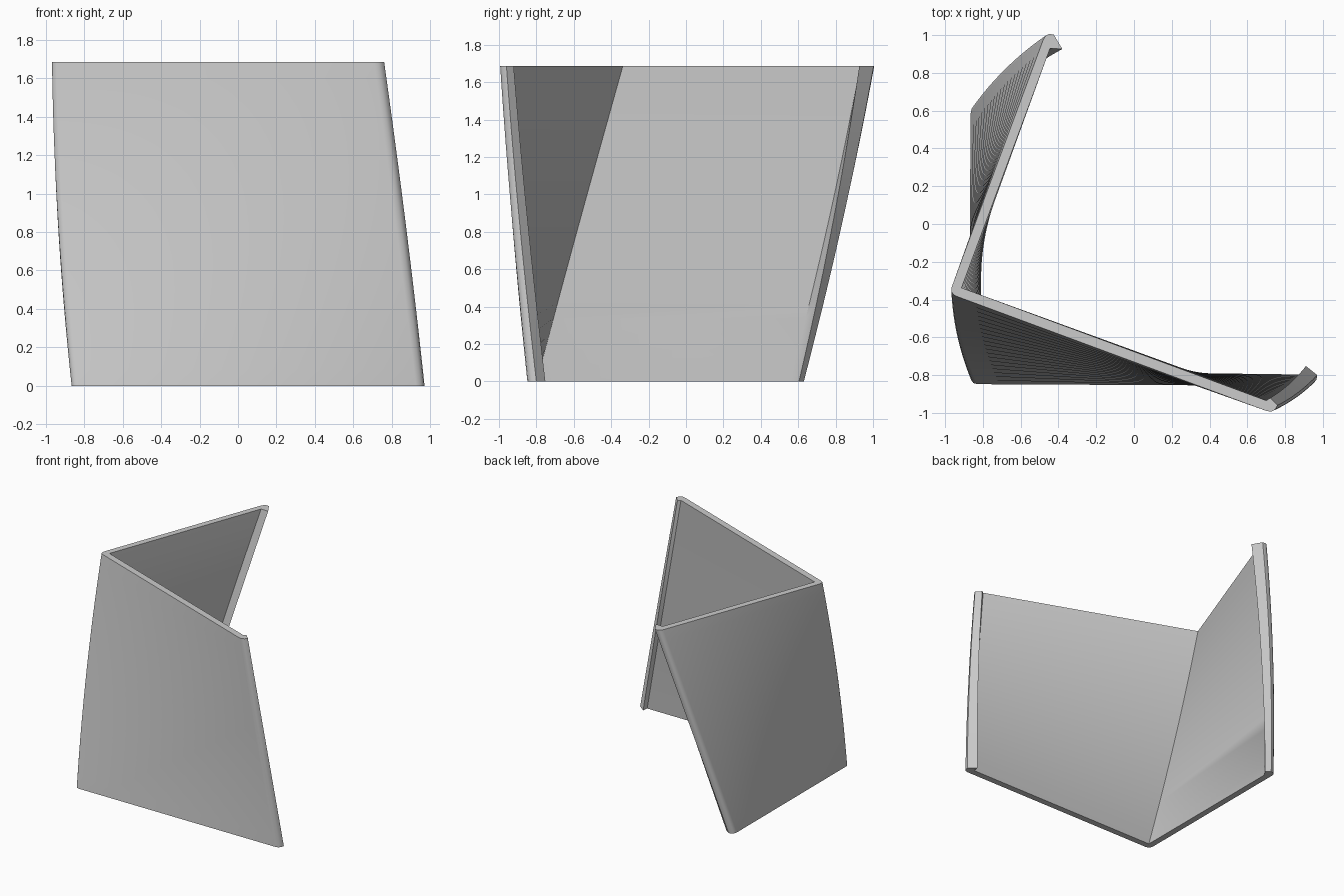
import bpy
import bmesh
from math import radians
from mathutils import Matrix, Vector

cube = bpy.data.objects.get("Cube")
if cube:
    bpy.data.objects.remove(cube, do_unlink=True)

HEIGHT = 1.685
TWIST = radians(-20.3)
LAYERS = 20
AXIS = Vector((0.418, -0.293))


def profile(t):
    """L-shaped cross-section with a small hooked lip on each free end."""
    front_tip = Vector((0.91, -0.752)).lerp(Vector((0.92, -0.777)), t)
    back_tip = Vector((-0.785, 0.604)).lerp(Vector((-0.753, 0.574)), t)
    outer_corner = [(-0.865, -0.81), (-0.86, -0.83), (-0.85, -0.842), (-0.83, -0.848)]
    front_end = [(0.925, -0.848), (0.95, -0.843), (0.966, -0.825), (0.97, -0.80)]
    inner = [(0.905, -0.797), (-0.815, -0.797), (-0.815, 0.555)]
    back_end = [(-0.822, 0.63), (-0.845, 0.625), (-0.86, 0.61), (-0.865, 0.585)]
    points = outer_corner + front_end + [front_tip] + inner + [back_tip] + back_end
    return [Vector(p) for p in points]


# Twisted wall: loft the cross-section upwards while turning it
bm = bmesh.new()
rings = []
for i in range(LAYERS + 1):
    t = i / LAYERS
    turn = Matrix.Rotation(TWIST * t, 2)
    ring = []
    for p in profile(t):
        q = turn @ (p - AXIS) + AXIS
        ring.append(bm.verts.new((q.x, q.y, HEIGHT * t)))
    rings.append(ring)

count = len(rings[0])
for low, high in zip(rings, rings[1:]):
    for j in range(count):
        k = (j + 1) % count
        bm.faces.new((low[j], low[k], high[k], high[j]))

# Flat caps
bm.faces.new(rings[0][::-1])
bm.faces.new(rings[-1])
bmesh.ops.recalc_face_normals(bm, faces=bm.faces)

mesh = bpy.data.meshes.new("twisted_wall")
bm.to_mesh(mesh)
bm.free()
wall = bpy.data.objects.new("twisted_wall", mesh)
bpy.context.collection.objects.link(wall)

# Plain grey finish
grey = bpy.data.materials.new("light_grey")
grey.use_nodes = True
colour = (0.6, 0.6, 0.6, 1)
grey.diffuse_color = colour
grey.node_tree.nodes["Principled BSDF"].inputs["Base Color"].default_value = colour
mesh.materials.append(grey)

bpy.ops.object.select_all(action="DESELECT")
wall.select_set(True)
bpy.context.view_layer.objects.active = wall
bpy.ops.object.shade_smooth_by_angle(angle=radians(40))
